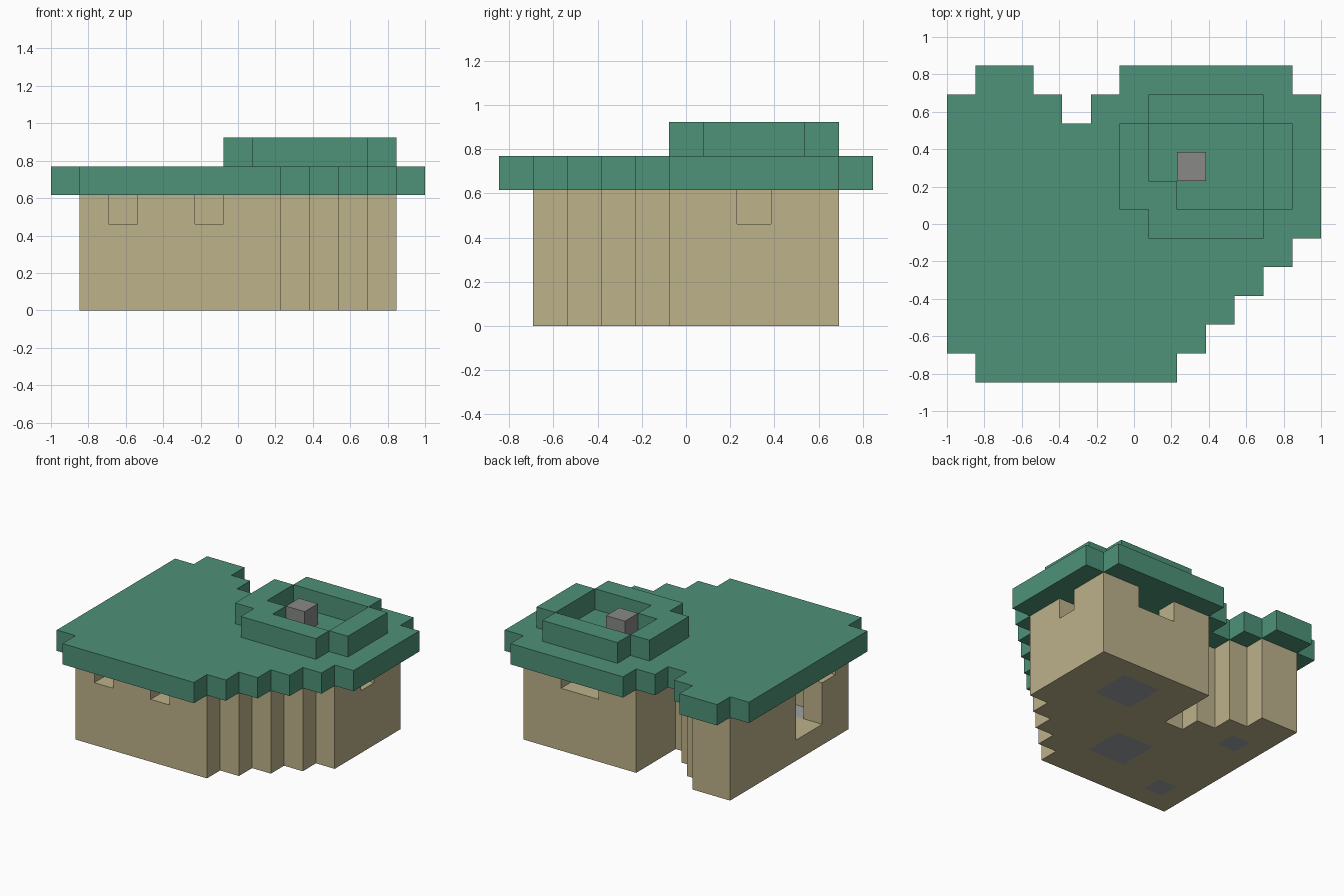
import bpy, bmesh
from mathutils import Vector

old = bpy.data.objects.get("Cube")
if old:
    bpy.data.objects.remove(old, do_unlink=True)

U = 2 / 13                      # edge of one block
ORIGIN = Vector((-6.5, -5.5, 0))


def material(name, rgb):
    m = bpy.data.materials.new(name)
    m.use_nodes = True
    m.diffuse_color = (*rgb, 1)
    bsdf = m.node_tree.nodes["Principled BSDF"]
    bsdf.inputs["Base Color"].default_value = (*rgb, 1)
    bsdf.inputs["Roughness"].default_value = 0.9
    return m


TAN = material("sandy tan", (0.51, 0.445, 0.258))
GREEN = material("roof green", (0.076, 0.287, 0.191))
GREY = material("chimney grey", (0.246, 0.246, 0.24))
STONE = material("hearth stone", (0.35, 0.37, 0.39))


def block(i0, i1, j0, j1, k0=0, k1=0):
    """Cells of an inclusive box."""
    return {(i, j, k) for i in range(i0, i1 + 1)
            for j in range(j0, j1 + 1) for k in range(k0, k1 + 1)}


def raise_plan(plan, k0, k1):
    return {(i, j, k) for i, j, _ in plan for k in range(k0, k1 + 1)}


def build(name, cells, mat):
    """Skin a set of cells with its outer faces and merge the flat ones."""
    bm = bmesh.new()
    for c in cells:
        for axis in range(3):
            for side in (0, 1):
                n = list(c)
                n[axis] += 2 * side - 1
                if tuple(n) in cells:
                    continue
                a, b = (axis + 1) % 3, (axis + 2) % 3
                corners = []
                for da, db in ((0, 0), (1, 0), (1, 1), (0, 1)):
                    p = Vector(c)
                    p[axis] += side
                    p[a] += da
                    p[b] += db
                    corners.append(bm.verts.new((p + ORIGIN) * U))
                bm.faces.new(corners if side else corners[::-1])
    bmesh.ops.remove_doubles(bm, verts=bm.verts[:], dist=0.001)
    bmesh.ops.dissolve_limit(bm, angle_limit=0.01, verts=bm.verts[:], edges=bm.edges[:])
    bmesh.ops.triangulate(bm, faces=[f for f in bm.faces if len(f.verts) > 4])
    mesh = bpy.data.meshes.new(name)
    bm.to_mesh(mesh)
    bm.free()
    mesh.materials.append(mat)
    obj = bpy.data.objects.new(name, mesh)
    bpy.context.collection.objects.link(obj)
    return obj


# House plan: stepped front corner and stepped notch at the back
plan = block(1, 11, 1, 9)
for s in range(4):
    plan -= block(8 + s, 11, 1 + s, 1 + s)
for s in range(3):
    plan -= block(3 + s, 5, 9 - s, 9 - s)
interior = {(i, j, 0) for i, j, _ in plan
            if all((i + a, j + b, 0) in plan for a in (-1, 0, 1) for b in (-1, 0, 1))}

# Floor with stone hearths let into it
hearths = {
    "back_hearth": block(8, 9, 7, 8),
    "middle_hearth": block(5, 6, 3, 4),
    "back_side_stone": block(2, 2, 7, 7),
    "front_side_stone": block(2, 2, 2, 2),
}
floor = set(plan)
for name, cells in hearths.items():
    floor -= cells
    build(name, cells, STONE)

# Walls with windows and the side doorway
walls = raise_plan(plan - interior, 1, 3)
openings = [
    block(2, 2, 1, 1, 3, 3), block(5, 5, 1, 1, 3, 3),   # front windows
    block(11, 11, 7, 7, 3, 3),                          # left window
    block(8, 9, 9, 9, 3, 3),                            # back window
    block(1, 1, 3, 4, 1, 3), block(1, 1, 2, 2, 3, 3),   # doorway and side window
]
for opening in openings:
    walls -= opening
build("floor_and_walls", floor | walls, TAN)

# Roof overhangs the plan by one block on each side
roof = set(plan)
for di, dj in ((1, 0), (-1, 0), (0, 1), (0, -1)):
    roof |= {(i + di, j + dj, 0) for i, j, _ in plan}
build("roof", raise_plan(roof, 4, 4), GREEN)

# Raised rim around the chimney
rim = block(7, 10, 5, 9) | block(6, 11, 6, 8)
rim -= block(7, 10, 7, 8) | block(8, 10, 6, 6)
build("roof_rim", raise_plan(rim, 5, 5), GREEN)
build("chimney", block(8, 8, 7, 7, 5, 5), GREY)
